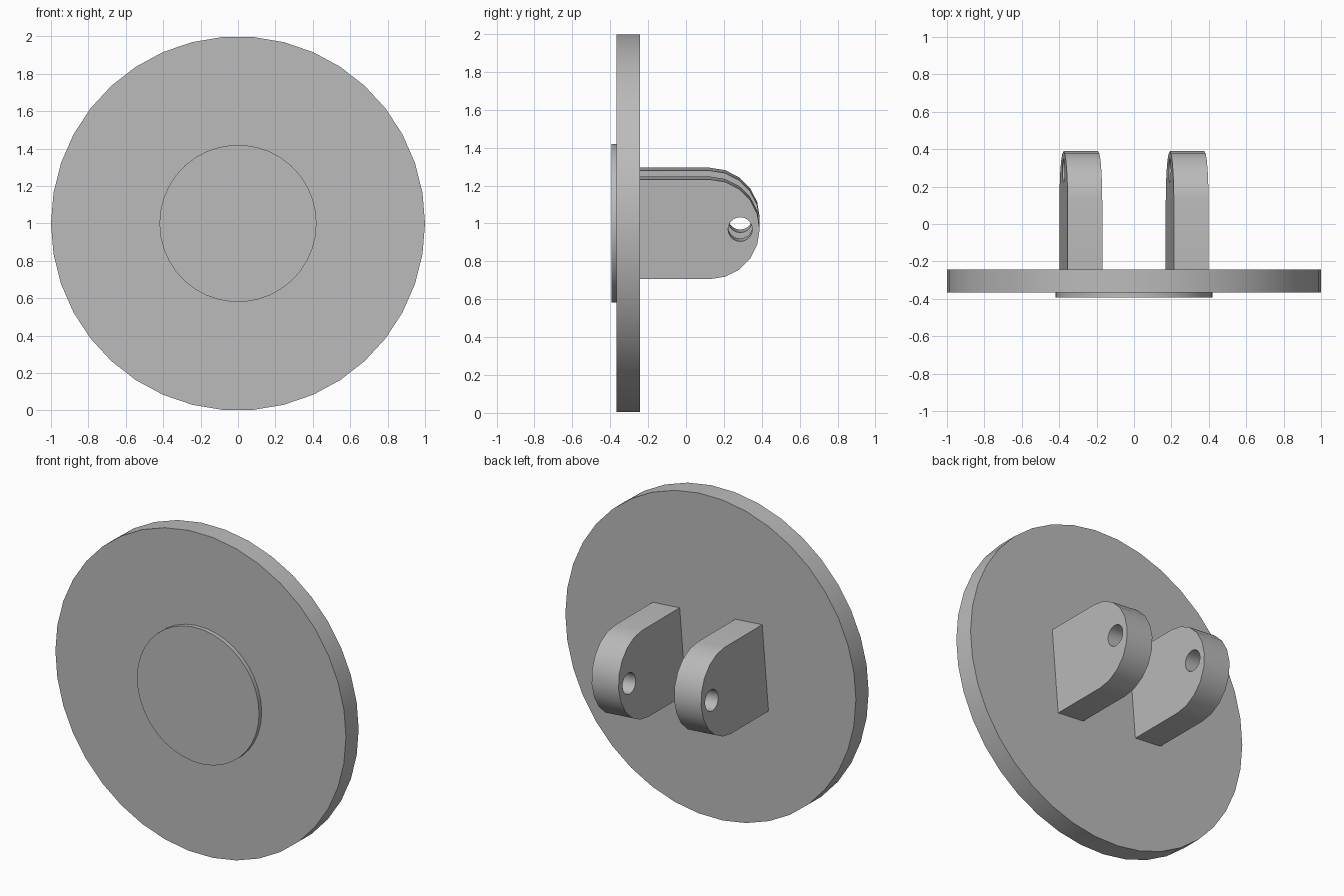
import bpy, bmesh
from math import pi, sin, cos, radians
from mathutils import Matrix

cube = bpy.data.objects.get("Cube")
if cube:
    bpy.data.objects.remove(cube, do_unlink=True)

SIDES = 38
TILT = radians(4.7)
LUG_RADIUS = 0.264

grey = bpy.data.materials.new("plain grey")
grey.use_nodes = True
colour = (0.5, 0.5, 0.5, 1)
grey.diffuse_color = colour
grey.node_tree.nodes["Principled BSDF"].inputs["Base Color"].default_value = colour


def add_object(name, bm):
    bmesh.ops.recalc_face_normals(bm, faces=bm.faces)
    mesh = bpy.data.meshes.new(name)
    bm.to_mesh(mesh)
    bm.free()
    mesh.materials.append(grey)
    obj = bpy.data.objects.new(name, mesh)
    bpy.context.collection.objects.link(obj)
    return obj


def smooth(obj):
    bpy.ops.object.select_all(action='DESELECT')
    obj.select_set(True)
    bpy.context.view_layer.objects.active = obj
    bpy.ops.object.shade_smooth_by_angle(angle=radians(35))


def disc(name, radius, y0, y1):
    """Round plate with its axis along y."""
    bm = bmesh.new()
    bmesh.ops.create_cone(bm, cap_ends=True, segments=SIDES, radius1=radius,
                          radius2=radius, depth=y1 - y0)
    # Put a corner on the x axis, so the plate rests on a flat
    first = max(bm.verts, key=lambda v: v.co.x)
    angle = -first.co.xy.angle_signed((1, 0)) if abs(first.co.y) > 1e-4 else 0
    bm.transform(Matrix.Translation((0, (y0 + y1) / 2, 1))
                 @ Matrix.Rotation(pi / 2, 4, 'X') @ Matrix.Rotation(angle, 4, 'Z'))
    smooth(add_object(name, bm))


def prism(name, outline, x, width):
    """Extrude a (y, z) outline along x."""
    bm = bmesh.new()
    face = bm.faces.new([bm.verts.new((x - width / 2, y, z)) for y, z in outline])
    new = bmesh.ops.extrude_face_region(bm, geom=[face])["geom"]
    bmesh.ops.translate(bm, vec=(width, 0, 0),
                        verts=[v for v in new if isinstance(v, bmesh.types.BMVert)])
    # Turn about the plate's axis
    bm.transform(Matrix.Translation((0, 0, 1)) @ Matrix.Rotation(TILT, 4, 'Y'))
    return add_object(name, bm)


def arc(y, radius, start, end, steps):
    angles = [start + (end - start) * i / steps for i in range(steps + 1)]
    return [(y + radius * cos(a), radius * sin(a)) for a in angles]


# Large plate and raised pad on its front
disc("base_plate", 1.0, -0.367, -0.242)
disc("front_pad", 0.42, -0.393, -0.367)

# Pair of round-ended lugs with pin holes
lug_outline = [(-0.245, -LUG_RADIUS)] + arc(0.125, LUG_RADIUS, -pi / 2, pi / 2, 10) \
    + [(-0.245, LUG_RADIUS)]
hole_outline = arc(0.286, 0.064, 0, 2 * pi, 20)[:-1]
for side, x in (("right", -0.285), ("left", 0.285)):
    lug = prism(side + "_lug", lug_outline, x, 0.186)
    cutter = prism(side + "_hole_cutter", hole_outline, x, 0.4)
    cut = lug.modifiers.new("pin hole", 'BOOLEAN')
    cut.object = cutter
    cut.solver = 'EXACT'
    bpy.context.view_layer.objects.active = lug
    bpy.ops.object.modifier_apply(modifier=cut.name)
    bpy.data.objects.remove(cutter, do_unlink=True)
    smooth(lug)
